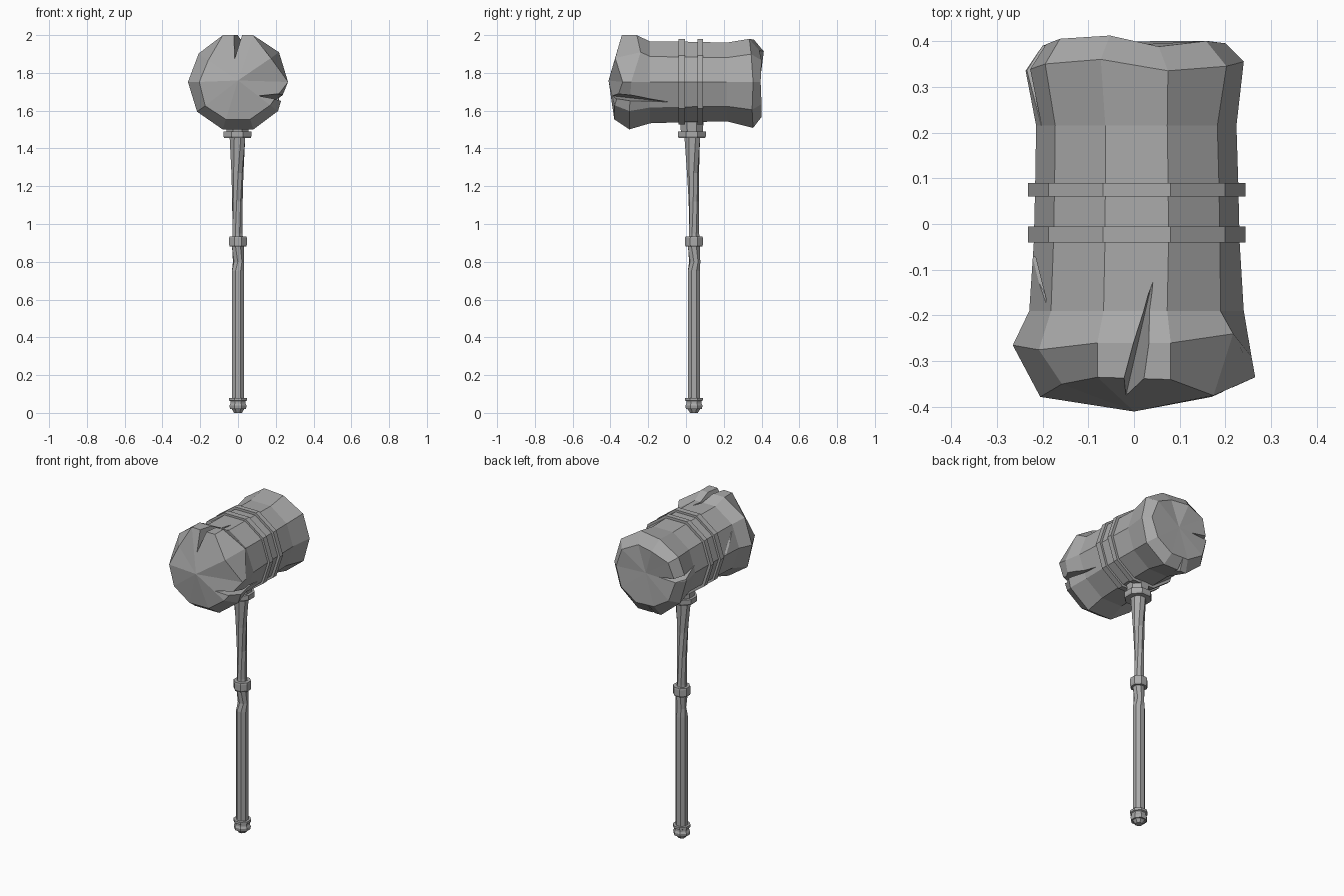
import bpy, bmesh, math
from mathutils import Vector

if "Cube" in bpy.data.objects:
    bpy.data.objects.remove(bpy.data.objects["Cube"])

stone = bpy.data.materials.new("grey stone")
stone.use_nodes = True
GREY = (0.4, 0.4, 0.4, 1)
stone.diffuse_color = GREY
stone.node_tree.nodes["Principled BSDF"].inputs["Base Color"].default_value = GREY


def finish(name, bm):
    bmesh.ops.recalc_face_normals(bm, faces=bm.faces[:])
    mesh = bpy.data.meshes.new(name)
    bm.to_mesh(mesh)
    bm.free()
    mesh.materials.append(stone)
    obj = bpy.data.objects.new(name, mesh)
    bpy.context.collection.objects.link(obj)
    return obj


def loft(name, rings, start, end):
    """Skin a list of rings and close both ends with a fan to a centre point."""
    bm = bmesh.new()
    loops = [[bm.verts.new(p) for p in ring] for ring in rings]
    n = len(loops[0])
    for a, b in zip(loops, loops[1:]):
        for i in range(n):
            j = (i + 1) % n
            bm.faces.new((a[i], a[j], b[j], b[i]))
    for tip, loop in ((start, loops[0]), (end, loops[-1])):
        c = bm.verts.new(tip)
        for i in range(n):
            bm.faces.new((c, loop[i], loop[(i + 1) % n]))
    return finish(name, bm)


def head_ring(y, r, x=0.0):
    """Ten-sided ring round the y axis; y and r may be one value per corner."""
    ys = y if isinstance(y, list) else [y] * 10
    rs = r if isinstance(r, list) else [r] * 10
    return [Vector((x + rs[k] * math.cos(math.radians(36 * k)), ys[k],
                    1.752 + rs[k] * math.sin(math.radians(36 * k)))) for k in range(10)]


def shaft_ring(z, r, x=0.0, y=0.042, turn=0.0, sides=8):
    return [Vector((x + r * math.cos(math.tau * (k + 0.5) / sides + turn),
                    y + r * math.sin(math.tau * (k + 0.5) / sides + turn), z))
            for k in range(sides)]


def crack(target, points):
    """Split a wedge out of the target."""
    bm = bmesh.new()
    verts = [bm.verts.new(p) for p in points]
    bmesh.ops.convex_hull(bm, input=verts)
    cutter = finish("crack_cutter", bm)
    cutter.hide_render = True
    mod = target.modifiers.new("crack", "BOOLEAN")
    mod.operation = "DIFFERENCE"
    mod.solver = "EXACT"
    mod.object = cutter
    bpy.context.view_layer.objects.active = target
    bpy.ops.object.modifier_apply(modifier=mod.name)
    bpy.data.objects.remove(cutter)


# Hammer head: flared, chipped ends and a narrower waist
head = loft("hammer_head", [
    head_ring([-.335, -.375, -.34, -.335, -.35, -.378, -.375, -.38, -.38, -.378],
              [.265, .215, .26, .26, .195, .205, .215, .208, .208, .21]),
    head_ring([-.29, -.24, -.26, -.26, -.275, -.265, -.29, -.3, -.3, -.3],
              [.257, .268, .26, .26, .257, .265, .268, .264, .264, .262]),
    head_ring(-.19, [.237, .23, .225, .225, .228, .232, .23, .23, .23, .23], .003),
    head_ring(-.04, .225, .006),
    head_ring(.09, .222, .006),
    head_ring(.215, .219, .005),
    head_ring([.355, .345, .335, .36, .35, .335, .34, .355, .355, .35],
              [.24, .25, .24, .235, .24, .237, .245, .256, .256, .25]),
    head_ring([.395, .4, .388, .412, .405, .39, .4, .398, .4, .4],
              [.2, .195, .175, .17, .2, .2, .2, .19, .195, .2]),
], (0, -.41, 1.76), (0, .392, 1.76))

# Cracks: top front, left front, right back, back rim underneath, right cheek
crack(head, [(-.06, -.45, 2.07), (.025, -.45, 2.07), (-.035, -.45, 1.85),
             (.04, -.125, 1.955), (.05, -.15, 2.05)])
crack(head, [(.32, -.45, 1.72), (.32, -.45, 1.645), (.09, -.45, 1.685),
             (.21, -.04, 1.64), (.3, -.05, 1.64)])
crack(head, [(-.3, .45, 1.79), (-.3, .45, 1.735), (-.06, .44, 1.75),
             (-.205, .2, 1.79), (-.3, .2, 1.8)])
crack(head, [(-.06, .45, 1.47), (.0, .45, 1.47), (-.02, .45, 1.6),
             (-.03, .28, 1.5), (-.03, .28, 1.46)])
crack(head, [(-.27, -.1, 1.86), (-.27, -.2, 1.87), (-.185, -.17, 1.85),
             (-.21, -.07, 1.76), (-.24, -.07, 1.73)])

# Raised straps round the waist
for name, y0, y1 in (("front_strap", -.04, -.005), ("back_strap", .06, .09)):
    loft(name, [head_ring(y0, .238, .006), head_ring(y1, .238, .006)],
         (.006, y0, 1.752), (.006, y1, 1.752))

# Shaft: straight grip, notch below the middle collar, twisted upper half
loft("shaft", [
    shaft_ring(.05, .035),
    shaft_ring(.75, .035),
    shaft_ring(.80, .03, .003, .046, .25),
    shaft_ring(.88, .034),
    shaft_ring(.95, .029, -.003, .043),
    shaft_ring(1.12, .028, -.003, .042, .25),
    shaft_ring(1.27, .032, -.003, .037, .5),
    shaft_ring(1.46, .045, -.003, .033, .8),
    shaft_ring(1.58, .045, -.003, .033, .8),
], (0, .042, .05), (0, .033, 1.58))


def collar(name, profile, x=0.0, y=0.042):
    """Eight-sided turned ring from (height, radius) pairs."""
    loft(name, [shaft_ring(z, r, x, y) for z, r in profile],
         (x, y, profile[0][0]), (x, y, profile[-1][0]))


collar("middle_collar", [(.88, .047), (.89, .051), (.925, .051), (.935, .049)])
collar("head_collar", [(1.455, .076), (1.465, .08), (1.49, .08)], -.003, .031)
collar("head_socket", [(1.49, .063), (1.56, .068)], -.003, .031)
collar("pommel", [(0, .022), (.02, .036), (.02, .046), (.038, .049), (.05, .043),
                  (.062, .043), (.066, .051), (.08, .051)])
